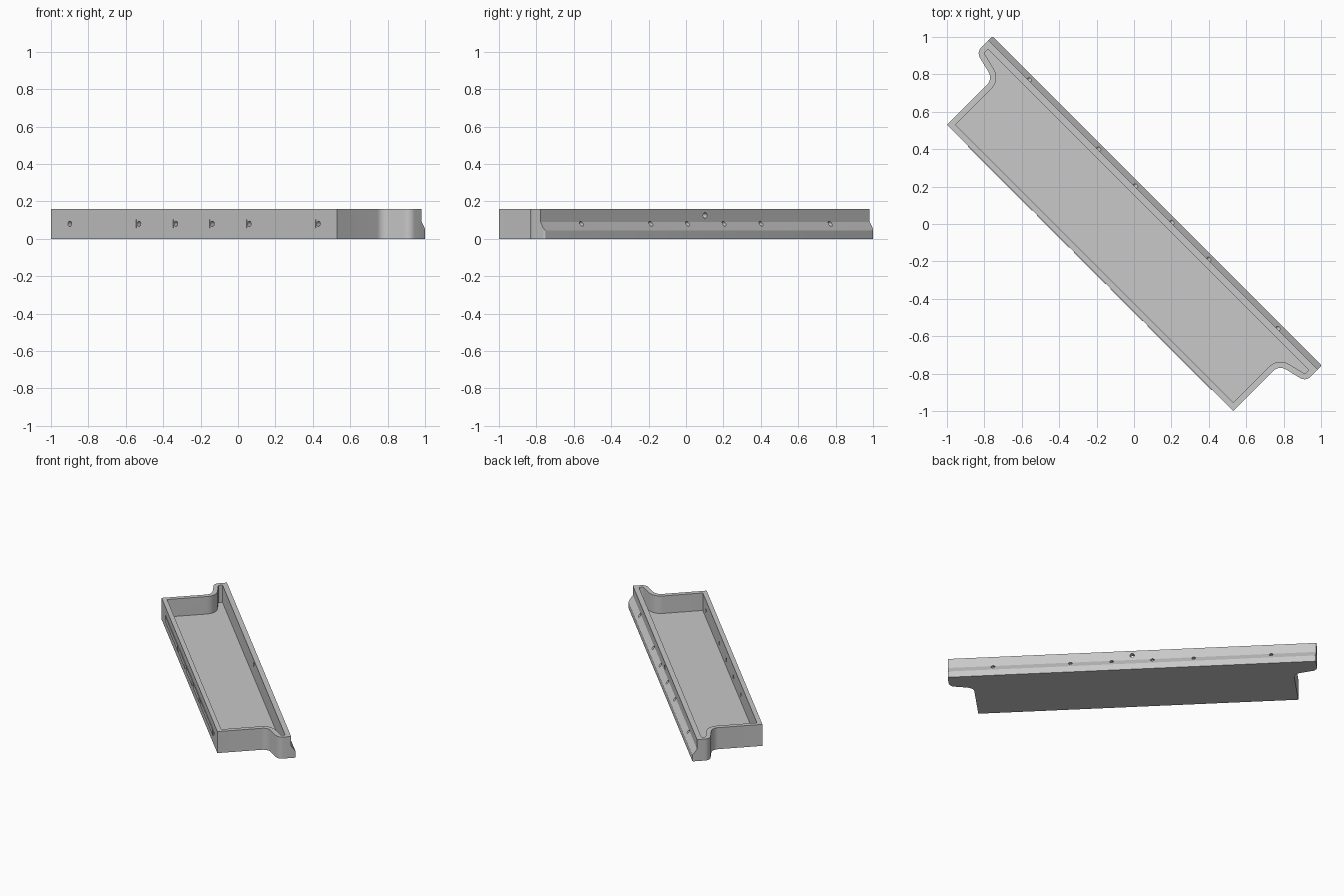
import bpy, bmesh, math
from mathutils import Vector, Matrix

if "Cube" in bpy.data.objects:
    bpy.data.objects.remove(bpy.data.objects["Cube"])

TURN = Matrix.Rotation(-math.pi / 4, 4, 'Z')   # tray lies diagonally
H = 0.16          # tray height
T = 0.032         # wall thickness
FLOOR = 0.03
FRONT, BACK, BACK_TOP = -0.332, 0.175, 0.144
HOLES = [s * u for u in (0.138, 0.417, 0.94) for s in (-1, 1)]

grey = bpy.data.materials.new("light grey plastic")
grey.diffuse_color = (0.58, 0.58, 0.58, 1)
grey.use_nodes = True
grey.node_tree.nodes["Principled BSDF"].inputs["Base Color"].default_value = grey.diffuse_color


def make(name, bm, hidden=False):
    bmesh.ops.recalc_face_normals(bm, faces=bm.faces)
    me = bpy.data.meshes.new(name)
    bm.to_mesh(me)
    bm.free()
    me.materials.append(grey)
    ob = bpy.data.objects.new(name, me)
    ob.matrix_world = TURN
    bpy.context.collection.objects.link(ob)
    ob.hide_render = hidden
    return ob


def rounded(corners, steps=8):
    """Outline from (x, y, radius) corners, each replaced by an arc."""
    out, n = [], len(corners)
    for i, (x, y, r) in enumerate(corners):
        p = Vector((x, y))
        if r == 0:
            out.append(p)
            continue
        a = (Vector(corners[i - 1][:2]) - p).normalized()
        b = (Vector(corners[(i + 1) % n][:2]) - p).normalized()
        half = math.acos(a.dot(b)) / 2
        centre = p + (a + b).normalized() * (r / math.sin(half))
        start = p + a * (r / math.tan(half)) - centre
        end = p + b * (r / math.tan(half)) - centre
        t0 = math.atan2(start.y, start.x)
        sweep = math.atan2(end.y, end.x) - t0
        sweep = (sweep + math.pi) % (2 * math.pi) - math.pi
        for k in range(steps + 1):
            t = t0 + sweep * k / steps
            out.append(centre + Vector((math.cos(t), math.sin(t))) * r)
    return out


def prism(bm, pts, vec):
    face = bm.faces.new([bm.verts.new(p) for p in pts])
    res = bmesh.ops.extrude_face_region(bm, geom=[face])
    bmesh.ops.translate(bm, vec=vec, verts=[v for v in res["geom"] if isinstance(v, bmesh.types.BMVert)])
    if face.is_valid and len(face.edges[0].link_faces) < 2:
        bm.faces.new(list(face.verts))


def outline(right_half):
    """Mirror the right half (front to back) into a closed loop."""
    return rounded(right_half + [(-x, y, r) for x, y, r in reversed(right_half)])


def plate(name, pts, z0, z1, hidden=False):
    bm = bmesh.new()
    prism(bm, [(p.x, p.y, z0) for p in pts], (0, 0, z1 - z0))
    return make(name, bm, hidden)


def hole(bm, u, v0, v1, z, r):
    m = Matrix.Translation((u, (v0 + v1) / 2, z)) @ Matrix.Rotation(math.pi / 2, 4, 'X')
    bmesh.ops.create_cone(bm, cap_ends=True, segments=20, radius1=r, radius2=r, depth=v1 - v0, matrix=m)


# Tray body with a flared ear at each end
tray = plate("tray", outline([(1.082, FRONT, 0), (1.082, 0.0145, 0.055),
                              (1.245, 0.054, 0.045), (1.245, BACK, 0.01)]), 0, H)

# Cavity following the outline one wall thickness in
cavity = plate("cavity_cutter", outline([(1.082 - T, FRONT + T, 0), (1.082 - T, 0.0395, 0.085),
                                         (1.212, 0.0795, 0.012), (1.212, 0.108, 0.004)]), FLOOR, 0.3, True)

# Back rebate: sloped ledge and set-back upper wall
bm = bmesh.new()
prism(bm, [(-1.5, y, z) for y, z in ((BACK, 0.045), (BACK_TOP, 0.09), (BACK_TOP, 0.3),
                                     (0.4, 0.3), (0.4, 0.045))], (3, 0, 0))
rebate = make("rebate_cutter", bm, True)

# Through holes in the front, blind holes in the ledge, one hole high in the back
bm = bmesh.new()
for u in HOLES:
    hole(bm, u, FRONT - 0.05, FRONT + 0.06, 0.08, 0.014)
    hole(bm, u, 0.125, 0.25, 0.08, 0.013)
hole(bm, 0, 0.07, 0.25, 0.125, 0.015)
holes = make("hole_cutter", bm, True)

for cutter in (cavity, rebate, holes):
    mod = tray.modifiers.new("cut", 'BOOLEAN')
    mod.operation = 'DIFFERENCE'
    mod.solver = 'EXACT'
    mod.object = cutter
bpy.context.view_layer.objects.active = tray
tray.select_set(True)
for mod in list(tray.modifiers):
    bpy.ops.object.modifier_apply(modifier=mod.name)
for cutter in (cavity, rebate, holes):
    bpy.data.objects.remove(cutter)
bpy.ops.object.shade_smooth_by_angle(angle=math.radians(30))

# Thin raised strips between the front holes
for i, (a, b) in enumerate([(-0.922, -0.435), (-0.399, -0.156), (-0.12, 0.12),
                            (0.156, 0.399), (0.435, 0.922)]):
    bm = bmesh.new()
    prism(bm, [(a, FRONT + 0.002, 0.058), (b, FRONT + 0.002, 0.058),
               (b, FRONT + 0.002, 0.102), (a, FRONT + 0.002, 0.102)], (0, -0.006, 0))
    make(f"front_strip_{i + 1}", bm)
